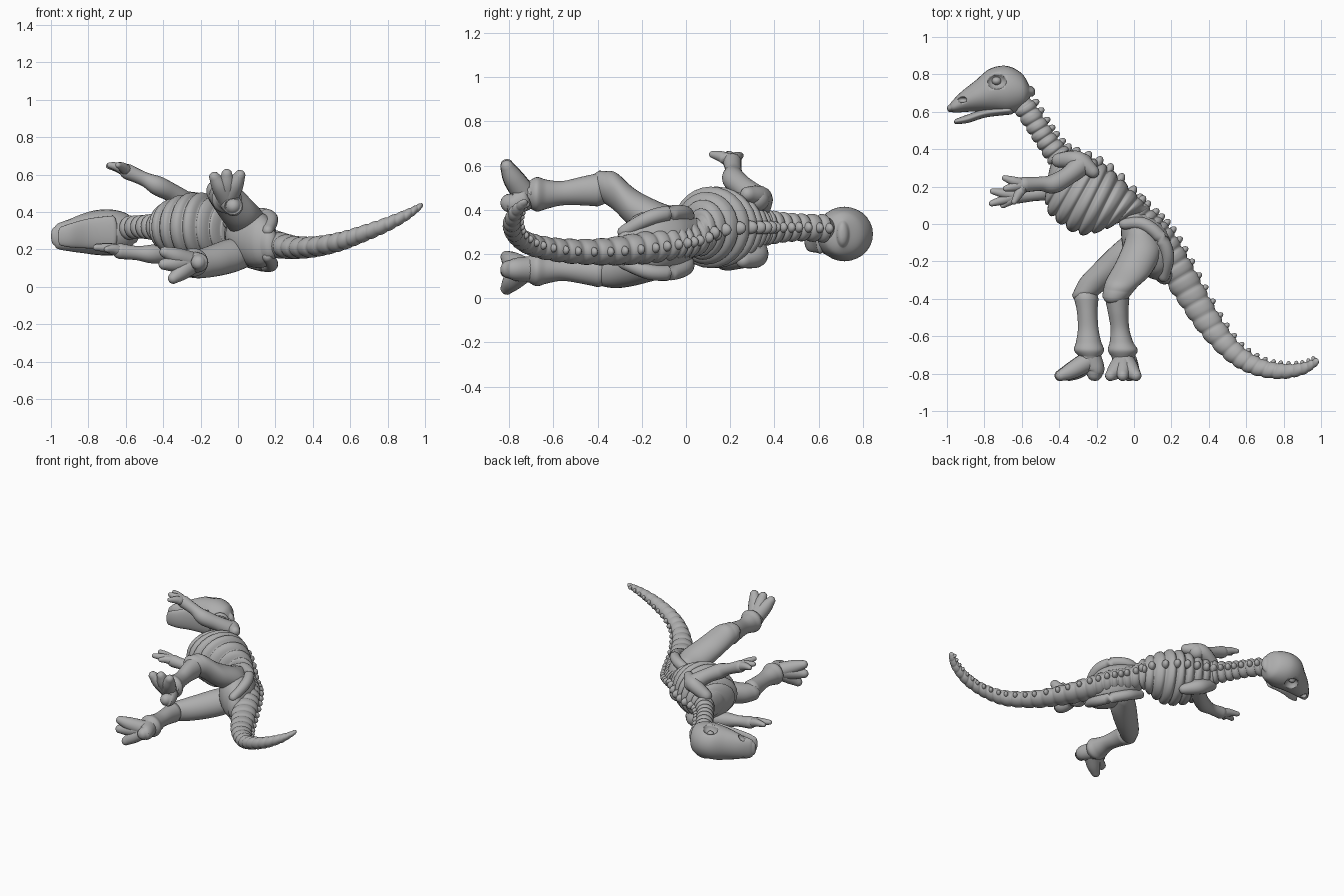
import bpy, bmesh, math
from mathutils import Vector as V

bone = bpy.data.materials.new("bone_grey")
bone.diffuse_color = (0.42, 0.42, 0.42, 1)


def spline(keys, steps):
    """Catmull-Rom through tuples of numbers."""
    out, n = [], len(keys)
    for i in range(n - 1):
        a, b, c, d = (keys[max(0, min(n - 1, i + k))] for k in (-1, 0, 1, 2))
        for s in range(steps):
            t = s / steps
            out.append([q + 0.5 * t * (r - p + t * (2*p - 5*q + 4*r - w + t * (3*(q - r) + w - p)))
                        for p, q, r, w in zip(a, b, c, d)])
    return out + [list(keys[-1])]


def skin(name, rings, sides=28):
    """Closed surface over rings given as (centre, half axis, half axis)."""
    (c0, u0, w0), (c1, u1, w1) = rings[0], rings[-1]
    t0 = (c0 - rings[1][0]).normalized() * min(u0.length, w0.length)
    t1 = (c1 - rings[-2][0]).normalized() * min(u1.length, w1.length)
    caps = [(math.sin(a), math.cos(a)) for a in (0.5, 0.95, 1.3)]
    rings = [(c0 + t0*s, u0*k, w0*k) for s, k in reversed(caps)] + rings \
        + [(c1 + t1*s, u1*k, w1*k) for s, k in caps]
    bm = bmesh.new()
    loops = [[bm.verts.new(c + u*math.cos(math.tau*j/sides) + w*math.sin(math.tau*j/sides))
              for j in range(sides)] for c, u, w in rings]
    for a, b in zip(loops, loops[1:]):
        for j in range(sides):
            k = (j + 1) % sides
            bm.faces.new((a[j], a[k], b[k], b[j]))
    bm.faces.new(loops[0])
    bm.faces.new(loops[-1])
    bmesh.ops.recalc_face_normals(bm, faces=bm.faces)
    me = bpy.data.meshes.new(name)
    bm.to_mesh(me)
    bm.free()
    ob = bpy.data.objects.new(name, me)
    bpy.context.collection.objects.link(ob)
    me.materials.append(bone)
    me.shade_smooth()
    return ob


def loft(name, keys, steps=8, ridges=0, depth=0.0):
    """Keys: dorsal x, y, ventral x, y, centre z, half depth. Ridges make ribs or vertebrae."""
    pts = spline(keys, steps)
    rings = []
    for i, (dx, dy, vx, vy, z, h) in enumerate(pts):
        k = 1.0
        if ridges:
            k = 1 - depth * (1 - abs(math.sin(math.pi * ridges * i / (len(pts) - 1)))) ** 1.5
        rings.append((V(((dx + vx)/2, (dy + vy)/2, z)),
                      V((dx - vx, dy - vy, 0)) * k / 2, V((0, 0, h * k))))
    return skin(name, rings)


def tube(name, keys, steps=6, sides=16):
    """Round limb through x, y, z, radius."""
    pts = spline(keys, steps)
    rings = []
    for i, p in enumerate(pts):
        t = (V(pts[min(i + 1, len(pts) - 1)][:3]) - V(pts[max(i - 1, 0)][:3])).normalized()
        up = V((0, 1, 0)) if abs(t.y) < 0.8 else V((0, 0, 1))
        u = t.cross(up).normalized()
        rings.append((V(p[:3]), u * p[3], t.cross(u) * p[3]))
    return skin(name, rings, sides)


def ball(name, c, r):
    bpy.ops.mesh.primitive_uv_sphere_add(segments=20, ring_count=12, location=c)
    ob = bpy.context.object
    ob.name, ob.scale = name, r
    ob.data.materials.append(bone)
    ob.data.shade_smooth()
    return ob


# skull and lower jaw
skull = loft("skull", [
    (-.56, .74, -.555, .68, .29, .06), (-.60, .805, -.585, .62, .29, .10),
    (-.68, .845, -.66, .59, .29, .122), (-.77, .83, -.74, .595, .29, .12),
    (-.85, .765, -.81, .60, .285, .105), (-.92, .71, -.89, .60, .275, .085),
    (-.97, .66, -.955, .595, .27, .068), (-.985, .64, -.975, .60, .27, .05)])
loft("lower_jaw", [(-.68, .63, -.66, .585, .29, .09), (-.80, .615, -.79, .57, .285, .08),
                   (-.89, .585, -.89, .54, .275, .065), (-.945, .565, -.95, .535, .27, .05)])
for s in (-1, 1):
    for nm, c, r in (("eye_socket", (-.735, .765, .29 + s*.125), (.055, .045, .055)),
                     ("nostril", (-.92, .665, .275 + s*.078), (.028, .016, .03))):
        cut = ball(nm + "_cutter", c, r)
        cut.hide_render = True
        cut.hide_set(True)
        m = skull.modifiers.new(nm, 'BOOLEAN')
        m.operation, m.object, m.solver = 'DIFFERENCE', cut, 'EXACT'
    ball("eye_bone", (-.735, .765, .29 + s*.075), (.025, .022, .025))

# neck, rib cage, tail
neck = [(-.535, .665, -.64, .60, .315, .065), (-.47, .56, -.575, .50, .32, .063),
        (-.41, .47, -.51, .40, .32, .07), (-.34, .40, -.45, .31, .32, .085)]
ribs = [(-.37, .405, -.45, .31, .32, .08), (-.30, .385, -.475, .10, .32, .13),
        (-.20, .345, -.40, .0, .32, .172), (-.11, .285, -.28, -.06, .32, .185),
        (-.01, .185, -.15, -.03, .31, .14), (.06, .11, -.06, .02, .29, .095)]
tail = [(.02, .15, -.08, .03, .29, .085), (.12, .06, -.03, -.07, .26, .085),
        (.20, -.02, .06, -.15, .245, .08), (.285, -.16, .13, -.26, .225, .073),
        (.38, -.34, .235, -.42, .21, .062), (.48, -.52, .355, -.59, .215, .056),
        (.58, -.65, .50, -.735, .24, .052), (.69, -.72, .63, -.805, .28, .047),
        (.80, -.745, .78, -.83, .33, .042), (.90, -.74, .91, -.805, .385, .032),
        (.968, -.715, .983, -.755, .43, .018)]
loft("neck_vertebrae", neck, 28, 7, .2)
loft("rib_cage", ribs, 26, 9, .13)
loft("tail_vertebrae", tail, 22, 26, .14)

# spines along the back
for part, keys, count, size in (("neck", neck, 7, .024), ("back", ribs, 8, .03), ("tail", tail, 26, .027)):
    line = spline(keys, 20)
    for i in range(count):
        f = (i + .5) / count
        p = line[int(f * (len(line) - 1))]
        r = size * (1 - .5 * f if part == "tail" else 1)
        d = V((p[0] - p[2], p[1] - p[3], 0)).normalized()
        sp = ball(part + "_spine", V((p[0], p[1], p[4])) - d*r*.35, (r*1.25, r*.8, r))
        sp.rotation_euler.z = math.atan2(d.y, d.x)

# pelvis with a hip plate on each side
loft("pelvis", [(.07, .06, -.07, .0, .275, .09), (.16, -.01, -.06, -.12, .26, .135),
                (.205, -.10, .0, -.22, .25, .15), (.21, -.18, .07, -.28, .24, .13),
                (.21, -.24, .12, -.30, .23, .09)])
for s in (-1, 1):
    tube("hip_crest", [(-.05, -.0, .26 + s*.08, .03), (.05, .0, .26 + s*.12, .035),
                       (.14, -.07, .25 + s*.135, .035), (.18, -.17, .24 + s*.12, .035),
                       (.16, -.28, .23 + s*.07, .03)])

# hind legs
loft("upper_thigh", [(-.04, -.06, .11, -.04, .33, .08), (-.06, -.12, .145, -.14, .35, .09),
                     (-.10, -.21, .095, -.26, .405, .09), (-.15, -.30, .02, -.335, .48, .088),
                     (-.165, -.355, -.01, -.37, .50, .075)])
loft("upper_shin", [(-.155, -.40, -.025, -.40, .49, .075), (-.14, -.47, -.03, -.47, .485, .065),
                    (-.125, -.56, -.025, -.56, .475, .055), (-.13, -.63, -.005, -.63, .47, .066),
                    (-.14, -.675, .02, -.675, .47, .078), (-.12, -.71, .0, -.71, .47, .06)])
loft("lower_thigh", [(-.05, -.06, .10, -.08, .18, .08), (-.13, -.13, .05, -.19, .165, .09),
                     (-.21, -.21, -.04, -.27, .14, .085), (-.285, -.29, -.13, -.335, .12, .075),
                     (-.32, -.355, -.18, -.37, .115, .065)])
loft("lower_shin", [(-.32, -.40, -.19, -.40, .12, .07), (-.305, -.47, -.195, -.47, .125, .06),
                    (-.30, -.56, -.19, -.56, .13, .052), (-.31, -.63, -.175, -.63, .13, .064),
                    (-.32, -.675, -.16, -.675, .13, .076), (-.29, -.71, -.18, -.71, .13, .06)])


def foot(name, heel, ankle, toes):
    """Ankle block flaring into splayed toes."""
    hx, hz = heel
    ax, az = ankle
    tube(name + "_heel", [(ax, -.70, az, .06), (hx, -.77, hz, .052), (hx, -.797, hz, .043)])
    for tx, tz in toes:
        mx, mz = ax*.4 + tx*.6, az*.4 + tz*.6
        tube(name + "_toe", [(ax, -.73, az, .055), (mx, -.783, mz, .046), (tx, -.81, tz, .03)])


foot("upper_foot", (-.025, .43), (-.055, .47), [(-.125, .585), (-.06, .60), (.01, .595)])
foot("lower_foot", (-.21, .13), (-.24, .13), [(-.39, .185), (-.395, .12), (-.345, .045)])


# front limbs with shoulder blades and fingers
def arm(name, blade, path, fingers):
    tube(name + "_shoulder_blade", blade)
    tube(name + "_arm", path)
    w = path[-1]
    for x, y, z in fingers:
        tube(name + "_finger", [(w[0], w[1], w[2], .034), ((w[0] + x)/2, (w[1] + y)/2, (w[2] + z)/2 + .006, .026),
                                (x, y, z, .016)])


arm("upper", [(-.40, .34, .40, .04), (-.30, .34, .455, .05), (-.22, .28, .47, .035)],
    [(-.28, .32, .45, .06), (-.35, .26, .50, .05), (-.43, .215, .54, .052), (-.50, .215, .575, .038),
     (-.59, .21, .615, .042)], [(-.69, .245, .645), (-.685, .19, .65), (-.64, .12, .65)])
arm("lower", [(-.40, .32, .24, .04), (-.30, .32, .19, .05), (-.22, .26, .17, .035)],
    [(-.30, .30, .20, .055), (-.38, .23, .18, .05), (-.46, .18, .175, .05), (-.54, .16, .18, .038),
     (-.63, .15, .19, .042)], [(-.755, .175, .215), (-.76, .11, .21), (-.70, .10, .20)])
